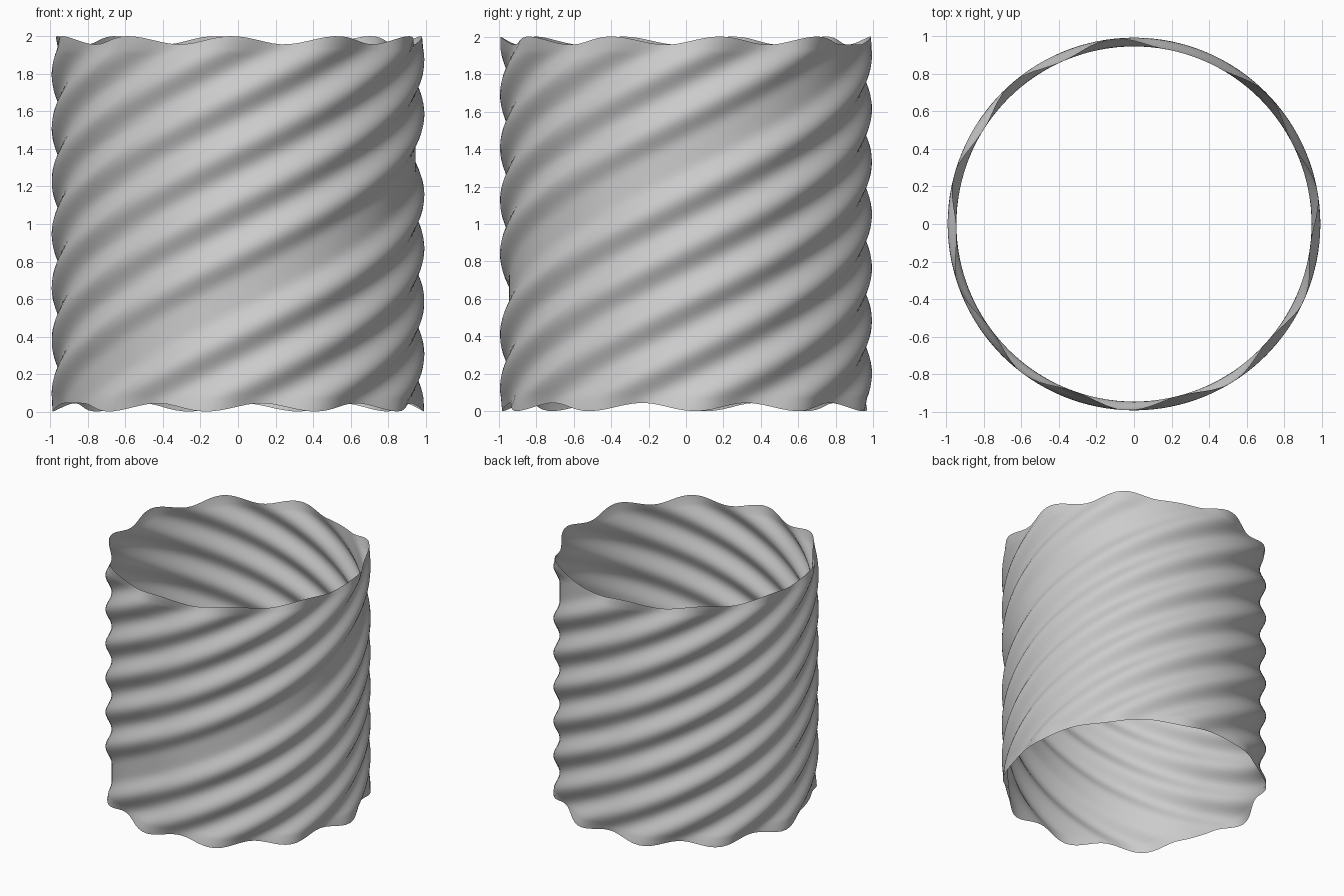
import bpy, bmesh, math

if "Cube" in bpy.data.objects:
    bpy.data.objects.remove(bpy.data.objects["Cube"])

# Helical ribs: ten equal ribs plus one flat band per turn
LEAD = 2.98            # rise of a rib per full turn
RIBS = 10
FLAT = 0.15            # height of the flat band
PITCH = (LEAD - FLAT) / RIBS
BAND_Z = 1.37          # centre of the flat band at angle 0
R_IN, DEPTH = 0.946, 0.047
SEGMENTS, ROWS = 128, 72
Z_LOW, Z_HIGH, FLARE = 0.045, 1.957, 0.044


def rib_height(angle, z):
    u = (z - BAND_Z - LEAD * angle / math.tau) % LEAD - FLAT / 2
    if u < 0 or u > LEAD - FLAT:
        return 0.0
    return 0.5 - 0.5 * math.cos(math.tau * u / PITCH)


bm = bmesh.new()
rings = []
for j in range(ROWS + 1):
    z = Z_LOW + (Z_HIGH - Z_LOW) * j / ROWS
    # The rims are pushed outward along the axis where a rib ends
    push = -FLARE if j == 0 else FLARE if j == ROWS else 0.0
    ring = []
    for i in range(SEGMENTS):
        a = math.tau * i / SEGMENTS
        h = rib_height(a, z)
        r = R_IN + DEPTH * h
        ring.append(bm.verts.new((r * math.cos(a), r * math.sin(a), z + push * h)))
    rings.append(ring)

# Open tube wall
for low, high in zip(rings, rings[1:]):
    for i in range(SEGMENTS):
        k = (i + 1) % SEGMENTS
        bm.faces.new((low[i], low[k], high[k], high[i])).smooth = True

mesh = bpy.data.meshes.new("ribbed_tube")
bm.to_mesh(mesh)
bm.free()
tube = bpy.data.objects.new("ribbed_tube", mesh)
bpy.context.collection.objects.link(tube)
